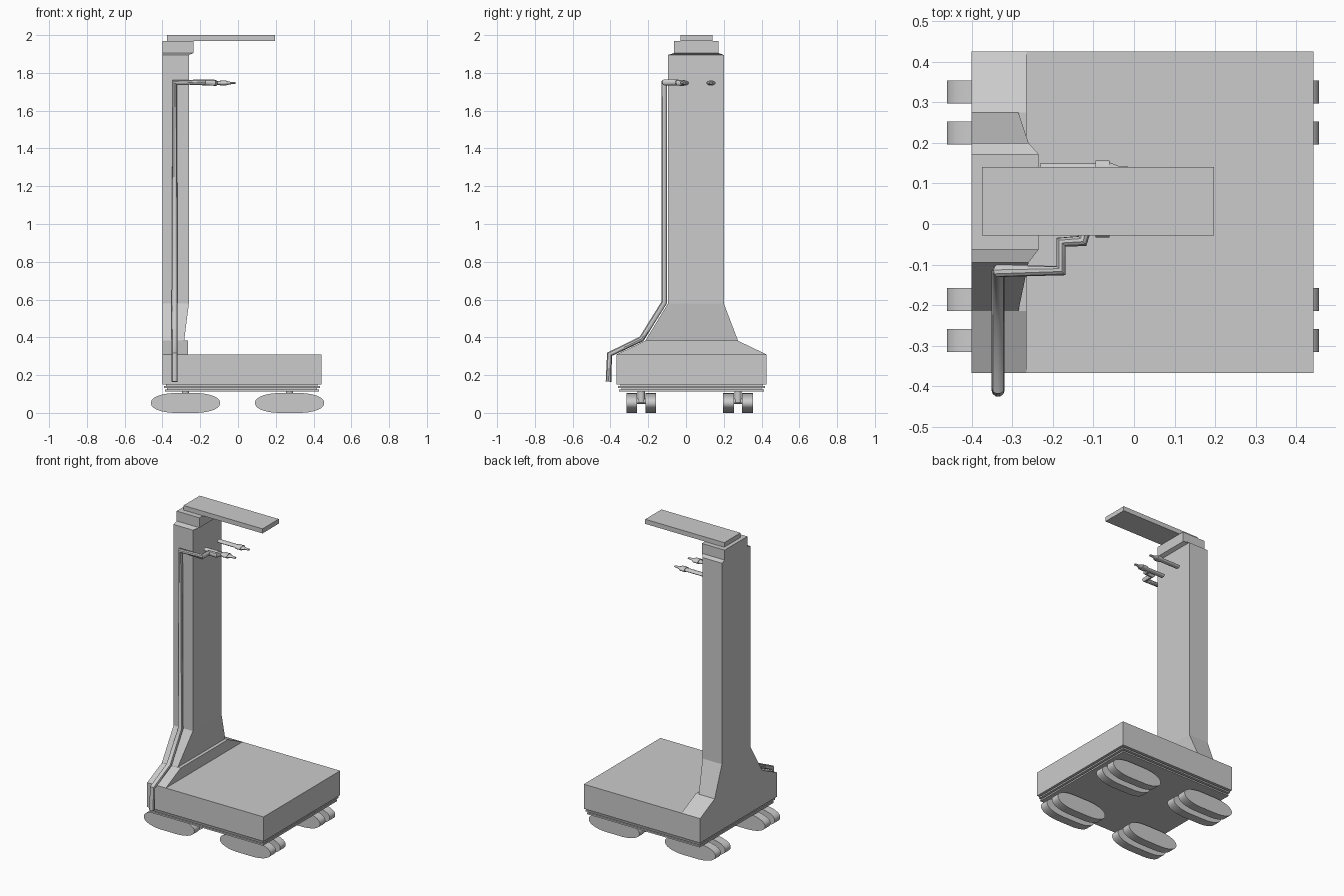
import bpy, bmesh, math
from mathutils import Vector

if "Cube" in bpy.data.objects:
    bpy.data.objects.remove(bpy.data.objects["Cube"])


def add_mesh(name, bm, smooth=False):
    bmesh.ops.recalc_face_normals(bm, faces=bm.faces[:])
    me = bpy.data.meshes.new(name)
    bm.to_mesh(me)
    bm.free()
    ob = bpy.data.objects.new(name, me)
    bpy.context.collection.objects.link(ob)
    if smooth:
        bpy.ops.object.select_all(action='DESELECT')
        bpy.context.view_layer.objects.active = ob
        ob.select_set(True)
        bpy.ops.object.shade_smooth_by_angle(angle=math.radians(35))
    return ob


def loft(name, rings, smooth=False):
    """Skin a list of equal-length point rings and cap both ends."""
    bm = bmesh.new()
    vs = [[bm.verts.new(p) for p in ring] for ring in rings]
    n = len(vs[0])
    for a, b in zip(vs, vs[1:]):
        for i in range(n):
            j = (i + 1) % n
            bm.faces.new((a[i], a[j], b[j], b[i]))
    bm.faces.new(vs[0])
    bm.faces.new(vs[-1])
    return add_mesh(name, bm, smooth)


def rect(x0, x1, y0, y1, z):
    return [(x0, y0, z), (x1, y0, z), (x1, y1, z), (x0, y1, z)]


def box(name, x0, x1, y0, y1, z0, z1):
    return loft(name, [rect(x0, x1, y0, y1, z0), rect(x0, x1, y0, y1, z1)])


def lathe_x(name, profile, centre, sz=1.0, sides=20):
    """Turned part along x from (x, radius) pairs."""
    cy, cz = centre
    rings = []
    for x, r in profile:
        rings.append([(x, cy + r * math.cos(2 * math.pi * i / sides),
                       cz + sz * r * math.sin(2 * math.pi * i / sides)) for i in range(sides)])
    return loft(name, rings, True)


def cylinder(name, p0, p1, r, sides=20):
    p0, p1 = Vector(p0), Vector(p1)
    q = (p1 - p0).to_track_quat('Z', 'Y')
    circle = [q @ Vector((r * math.cos(2 * math.pi * i / sides),
                          r * math.sin(2 * math.pi * i / sides), 0)) for i in range(sides)]
    return loft(name, [[p0 + c for c in circle], [p1 + c for c in circle]], True)


# Platform and stepped underside plates
X0, X1, Y0, Y1 = -0.40, 0.442, -0.367, 0.425
box("platform", X0, X1, Y0, Y1, 0.15, 0.31)
for i, (inset, z0, z1) in enumerate([(0.02, 0.142, 0.15), (0.008, 0.132, 0.142),
                                     (0.025, 0.123, 0.132), (0.013, 0.113, 0.123)]):
    box(f"underside_plate_{i + 1}", X0 + inset, X1 - inset, Y0 + inset, Y1 - inset, z0, z1)

# Column: flared foot, shaft and stepped cap in one loft
loft("column", [rect(X0, *r) for r in [
    (-0.265, Y0, Y1, 0.31), (-0.265, -0.215, 0.275, 0.382), (-0.285, -0.215, 0.275, 0.383),
    (-0.26, -0.095, 0.20, 0.58), (-0.26, -0.095, 0.20, 1.895),
    (-0.235, -0.063, 0.172, 1.905), (-0.235, -0.063, 0.172, 1.97)]])

# Overhead arm
box("overhead_arm", -0.375, 0.197, -0.028, 0.14, 1.97, 2.0)

# Bent pipe running up the side to the near handle
path = [(-0.335, -0.41, 0.165), (-0.335, -0.405, 0.31), (-0.335, -0.235, 0.392),
        (-0.335, -0.115, 0.585), (-0.335, -0.115, 1.75), (-0.18, -0.115, 1.75),
        (-0.18, -0.045, 1.75), (-0.128, -0.042, 1.748), (-0.12, -0.01, 1.746)]
cu = bpy.data.curves.new("side_pipe", 'CURVE')
cu.dimensions = '3D'
cu.bevel_depth = 0.016
cu.bevel_resolution = 3
cu.use_fill_caps = True
sp = cu.splines.new('POLY')
sp.points.add(len(path) - 1)
for pt, co in zip(sp.points, path):
    pt.co = (*co, 1)
pipe = bpy.data.objects.new("side_pipe", cu)
bpy.context.collection.objects.link(pipe)
bpy.ops.object.select_all(action='DESELECT')
bpy.context.view_layer.objects.active = pipe
pipe.select_set(True)
bpy.ops.object.convert(target='MESH')
bpy.ops.object.shade_smooth_by_angle(angle=math.radians(35))

# Pair of handles with collars and tapered tips
grip = [(-0.23, 0.018), (-0.095, 0.018), (-0.095, 0.025), (-0.06, 0.025),
        (-0.06, 0.020), (-0.035, 0.010), (-0.013, 0.009)]
for side, y in (("near", -0.008), ("far", 0.132)):
    lathe_x(f"{side}_handle", grip, (y, 1.746), 0.55)

# Four casters: twin stretched rollers, axle and stem
def roller_ring(cx, y, hx=0.183, flat=0.05, z0=0.0, z1=0.105, n=40):
    hz, cz = (z1 - z0) / 2, (z0 + z1) / 2
    ring = []
    for i in range(n):
        a = 2 * math.pi * (i + 0.5) / n
        c, s = math.cos(a), math.sin(a)
        ring.append((cx + math.copysign(flat, c) + (hx - flat) * c, y,
                     cz + hz * math.copysign(abs(s) ** 0.9, s)))
    return ring


for cx, xn in ((-0.278, "left"), (0.273, "right")):
    for cy, yn in ((-0.237, "front"), (0.275, "back")):
        tag = f"{yn}_{xn}"
        for k, s in (("outer", -1), ("inner", 1)):
            ya, yb = cy + s * 0.022, cy + s * 0.079
            loft(f"{tag}_roller_{k}", [roller_ring(cx, ya), roller_ring(cx, yb)], True)
        cylinder(f"{tag}_axle", (cx, cy - 0.03, 0.062), (cx, cy + 0.03, 0.062), 0.014)
        cylinder(f"{tag}_stem", (cx, cy, 0.055), (cx, cy, 0.116), 0.019)
